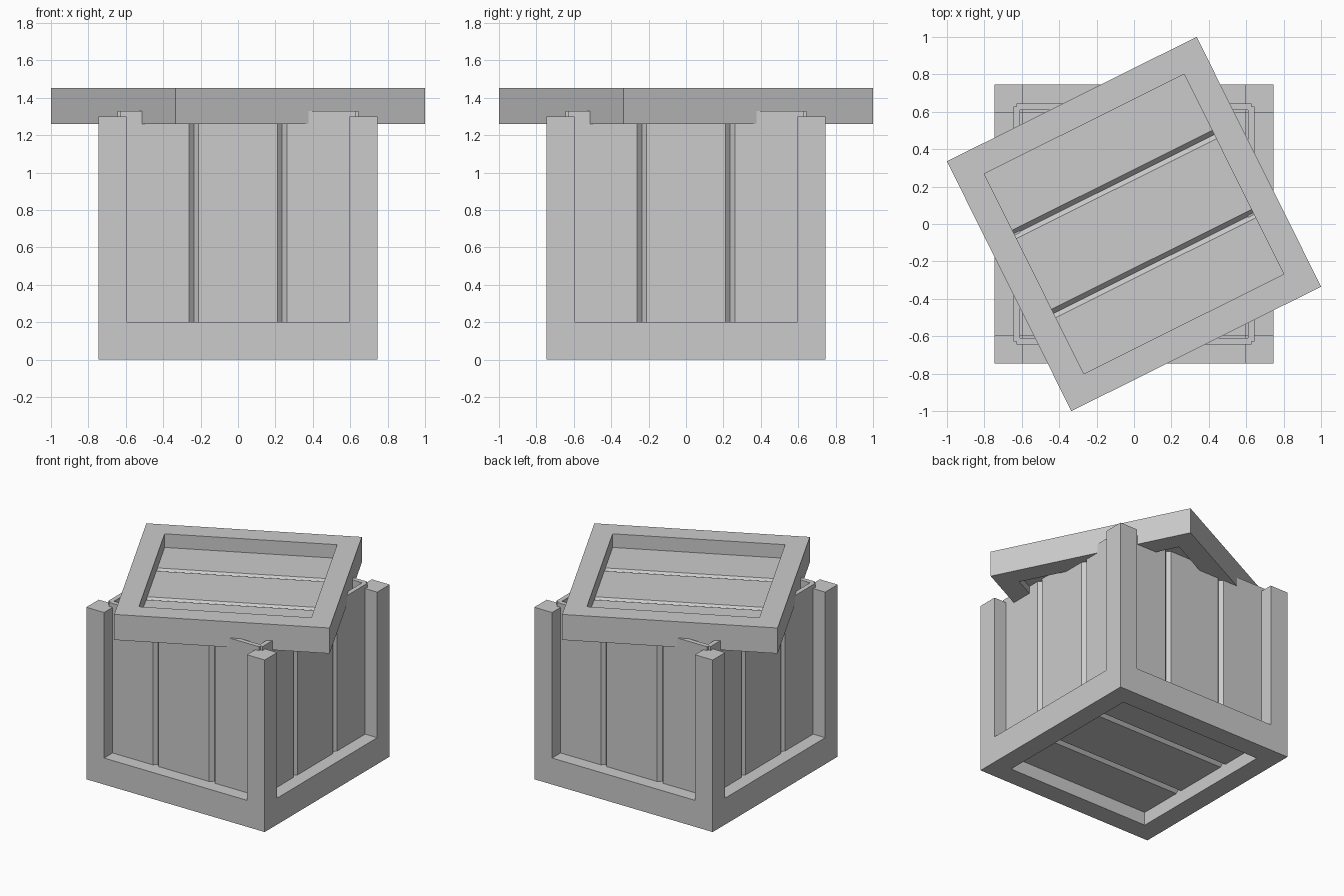
import bpy, bmesh
from math import radians, pi
from mathutils import Matrix

if "Cube" in bpy.data.objects:
    bpy.data.objects.remove(bpy.data.objects["Cube"])

OUT, INN = 0.746, 0.597      # half size of the frames, half size of their openings
WALL = 0.645                 # distance of the outer wall face from the centre
THICK, HALF = 0.035, 0.627   # plank panel thickness and half width


def finish(bm, name):
    bmesh.ops.recalc_face_normals(bm, faces=bm.faces)
    mesh = bpy.data.meshes.new(name)
    bm.to_mesh(mesh)
    bm.free()
    obj = bpy.data.objects.new(name, mesh)
    bpy.context.collection.objects.link(obj)
    return obj


def extrude_up(bm, faces, height, keep_base):
    """Extrude faces along z and return the new top faces."""
    geom = bmesh.ops.extrude_face_region(bm, geom=faces, use_keep_orig=keep_base)["geom"]
    verts = [g for g in geom if isinstance(g, bmesh.types.BMVert)]
    bmesh.ops.translate(bm, verts=verts, vec=(0, 0, height))
    return [g for g in geom if isinstance(g, bmesh.types.BMFace)]


def frame(name, z0, z1, post_top=None):
    """Square ring, optionally with corner posts grown out of it."""
    bm = bmesh.new()
    c = (-OUT, -INN, INN, OUT)
    v = [[bm.verts.new((x, y, z0)) for x in c] for y in c]
    ring = [bm.faces.new((v[j][i], v[j][i + 1], v[j + 1][i + 1], v[j + 1][i]))
            for j in range(3) for i in range(3) if (i, j) != (1, 1)]
    top = extrude_up(bm, ring, z1 - z0, True)
    if post_top:
        for f in top:
            m = f.calc_center_median()
            if abs(m.x) > INN and abs(m.y) > INN:
                extrude_up(bm, [f], post_top - z1, False)
    return finish(bm, name)


def plank_panel(name, v0, v1, matrix):
    """Three planks: x across, y along the planks, outer grooved face at z = 0."""
    g, w, d = 0.236, 0.025, 0.025
    profile = [(-HALF, -THICK), (-HALF, 0), (-g - w, 0), (-g, -d), (-g + w, 0),
               (g - w, 0), (g, -d), (g + w, 0), (HALF, 0), (HALF, -THICK)]
    bm = bmesh.new()
    a = [bm.verts.new((x, v0, z)) for x, z in profile]
    b = [bm.verts.new((x, v1, z)) for x, z in profile]
    bm.faces.new(a)
    bm.faces.new(b[::-1])
    for i in range(len(a)):
        j = (i + 1) % len(a)
        bm.faces.new((a[i], a[j], b[j], b[i]))
    bm.transform(matrix)
    return finish(bm, name)


# Crate body: base ring with four corner posts
frame("crate_frame", 0, 0.2, 1.3)

# Four plank walls
for k, side in enumerate(("front", "right", "back", "left")):
    place = (Matrix.Rotation(k * pi / 2, 4, 'Z') @ Matrix.Translation((0, -WALL, 0))
             @ Matrix.Rotation(pi / 2, 4, 'X'))
    plank_panel(side + "_wall", 0.1, 1.33, place)

# Floor planks, grooves facing down
turn = Matrix.Rotation(pi / 2, 4, 'Z')
plank_panel("floor_planks", -HALF, HALF,
            Matrix.Translation((0, 0, 0.1)) @ Matrix.Rotation(pi, 4, 'X') @ turn)

# Twisted lid
twist = Matrix.Rotation(radians(26.5), 4, 'Z')
frame("lid_frame", 1.26, 1.453).data.transform(twist)
plank_panel("lid_planks", -HALF, HALF, Matrix.Translation((0, 0, 1.35)) @ twist @ turn)
